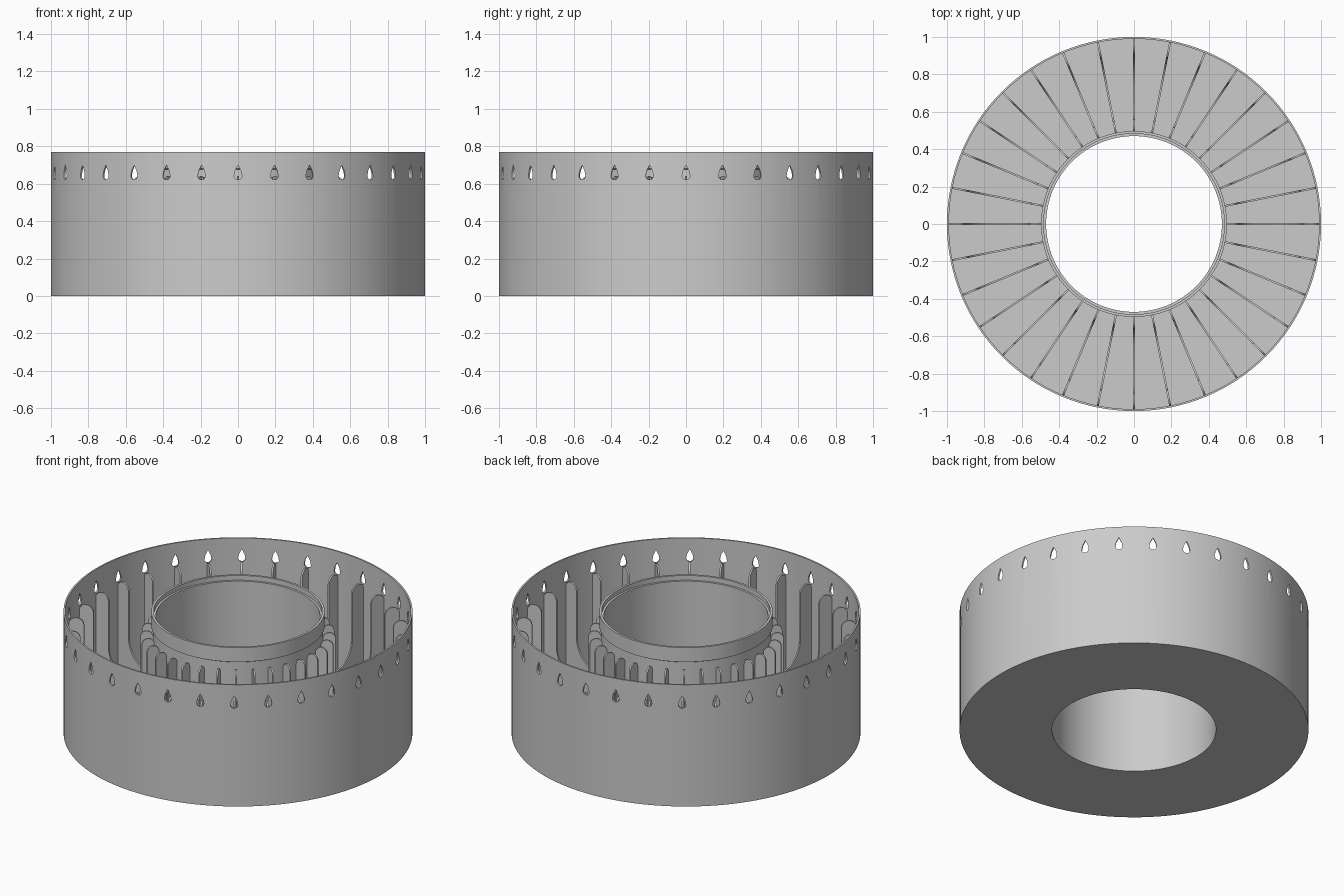
import bpy, bmesh, math
from mathutils import Matrix, Vector

cube = bpy.data.objects.get("Cube")
if cube:
    bpy.data.objects.remove(cube, do_unlink=True)

COUNT = 32        # fins and vent holes
SEGMENTS = 128    # steps around the ring
HEIGHT = 0.77

grey = bpy.data.materials.new("light grey")
grey.use_nodes = True
colour = (0.6, 0.6, 0.6, 1)
grey.diffuse_color = colour
grey.node_tree.nodes["Principled BSDF"].inputs["Base Color"].default_value = colour


def make_object(name, bm):
    bmesh.ops.recalc_face_normals(bm, faces=bm.faces)
    mesh = bpy.data.meshes.new(name)
    bm.to_mesh(mesh)
    bm.free()
    mesh.materials.append(grey)
    obj = bpy.data.objects.new(name, mesh)
    bpy.context.collection.objects.link(obj)
    return obj


def activate(obj):
    bpy.ops.object.select_all(action='DESELECT')
    obj.select_set(True)
    bpy.context.view_layer.objects.active = obj


def lathe(name, profile):
    """Revolve a closed (radius, z) outline about the z axis."""
    bm = bmesh.new()
    rings = []
    for i in range(SEGMENTS):
        a = math.tau * i / SEGMENTS
        rings.append([bm.verts.new((r * math.cos(a), r * math.sin(a), z)) for r, z in profile])
    n = len(profile)
    for i, ring in enumerate(rings):
        nxt = rings[(i + 1) % SEGMENTS]
        for j in range(n):
            k = (j + 1) % n
            bm.faces.new((ring[j], nxt[j], nxt[k], ring[k]))
    return make_object(name, bm)


def radial_array(name, outline, offset):
    """Extrude an outline of points by offset and repeat it around the z axis."""
    bm = bmesh.new()
    for i in range(COUNT):
        turn = Matrix.Rotation(math.tau * i / COUNT, 3, 'Z')
        low = [bm.verts.new(turn @ (Vector(p) - offset / 2)) for p in outline]
        high = [bm.verts.new(turn @ (Vector(p) + offset / 2)) for p in outline]
        bm.faces.new(low)
        bm.faces.new(high)
        for j in range(len(low)):
            k = (j + 1) % len(low)
            bm.faces.new((low[j], low[k], high[k], high[j]))
    return make_object(name, bm)


def arc(cx, cz, radius, start, end, steps=8):
    angles = [math.radians(start + (end - start) * i / steps) for i in range(steps + 1)]
    return [(cx + radius * math.cos(a), cz + radius * math.sin(a)) for a in angles]


# Ring-shaped tray: thin outer wall, floor, and inner sleeve with a stepped collar
tray = lathe("ring_tray", [
    (0.47, 0), (1, 0), (1, HEIGHT), (0.99, HEIGHT), (0.99, 0.02),
    (0.488, 0.02), (0.488, 0.675), (0.497, 0.68), (0.497, HEIGHT),
    (0.483, HEIGHT), (0.483, 0.74), (0.47, 0.74)])

# Teardrop vent holes through the outer wall
drop = arc(0, 0.642, 0.021, 180, 360, 12) + [(0.016, 0.668), (0, 0.7), (-0.016, 0.668)]
cutter = radial_array("vent_cutter", [(1, y, z) for y, z in drop], Vector((0.2, 0, 0)))
cutter.hide_render = True
cut = tray.modifiers.new("vents", 'BOOLEAN')
cut.operation = 'DIFFERENCE'
cut.solver = 'EXACT'
cut.object = cutter
activate(tray)
bpy.ops.object.modifier_apply(modifier=cut.name)
bpy.data.objects.remove(cutter, do_unlink=True)

# Radial fins: a tall round-topped post at each wall joined by a low curved web
bottom, bend = 0.13, 0.17
fin = [(0.488, 0.015), (0.993, 0.015)]
fin += arc(0.948, 0.59, 0.045, 0, 180)
fin += arc(0.903 - bend, bottom + bend, bend, 0, -90)
fin += arc(0.56 + 0.1, bottom + 0.1, 0.1, 270, 180)
fin += arc(0.524, 0.605, 0.036, 0, 180)
fins = radial_array("divider_fins", [(r, 0, z) for r, z in fin], Vector((0, 0.01, 0)))

for obj in (tray, fins):
    activate(obj)
    bpy.ops.object.shade_smooth_by_angle(angle=math.radians(30))
